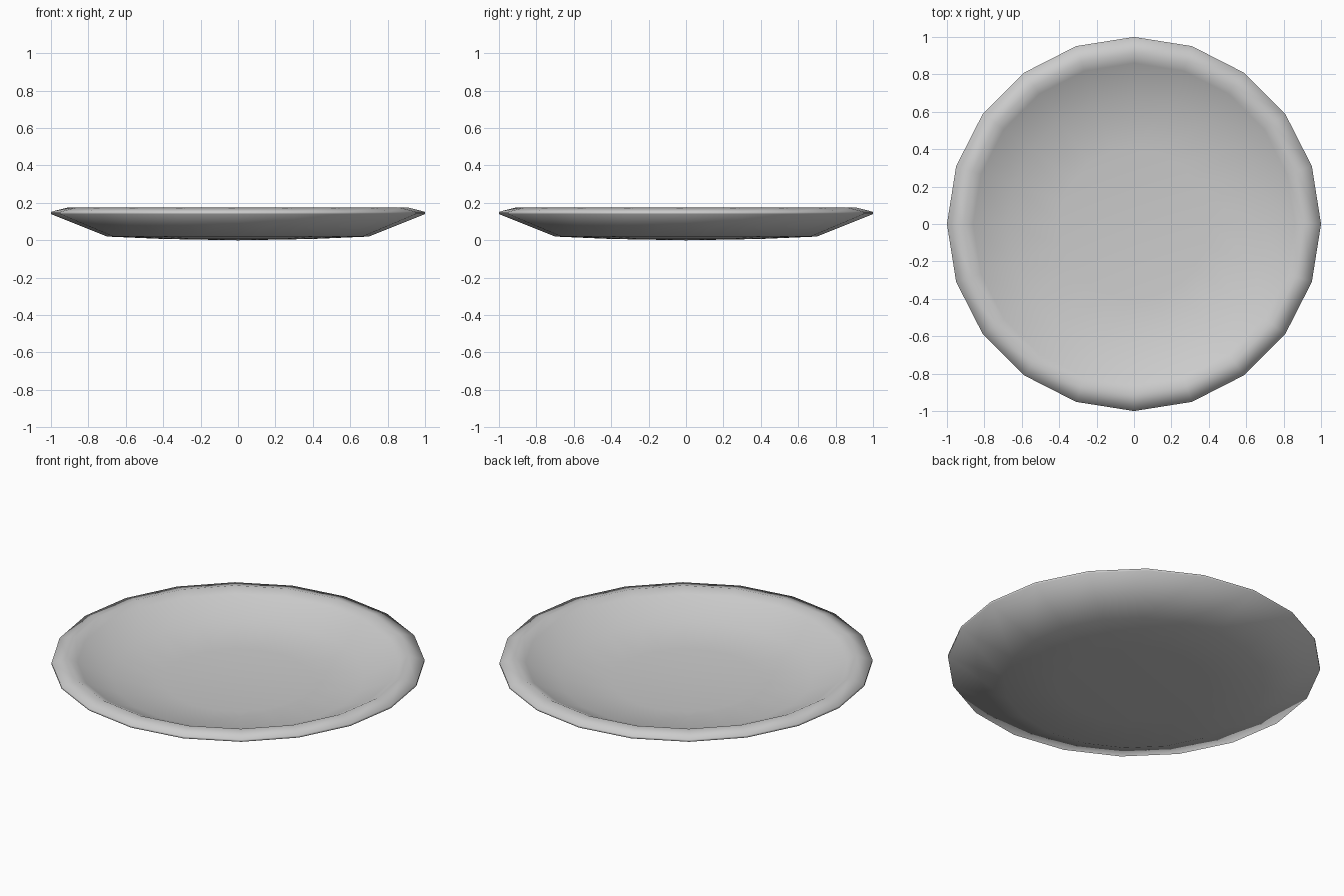
import bpy, bmesh, math

if "Cube" in bpy.data.objects:
    bpy.data.objects.remove(bpy.data.objects["Cube"])

SIDES = 20
# Closed half-profile (radius, height): underside, rim, lip, inner bowl
PROFILE = [(0, 0), (0.40, 0.007), (0.70, 0.02), (1.0, 0.14), (1.0, 0.152),
           (0.91, 0.175), (0.86, 0.15), (0.68, 0.065), (0.40, 0.04), (0, 0.03)]


def lathe(name, profile, sides):
    bm = bmesh.new()
    rings = []
    for r, z in profile:
        n = sides if r > 0 else 1
        rings.append([bm.verts.new((r * math.cos(math.tau * i / sides),
                                    r * math.sin(math.tau * i / sides), z))
                      for i in range(n)])
    for a, b in zip(rings, rings[1:]):
        for i in range(sides):
            j = (i + 1) % sides
            quad = [a[i % len(a)], a[j % len(a)], b[j % len(b)], b[i % len(b)]]
            bm.faces.new(list(dict.fromkeys(quad)))
    bmesh.ops.recalc_face_normals(bm, faces=bm.faces)
    for f in bm.faces:
        f.smooth = True
    mesh = bpy.data.meshes.new(name)
    bm.to_mesh(mesh)
    bm.free()
    obj = bpy.data.objects.new(name, mesh)
    bpy.context.collection.objects.link(obj)
    return obj


# Shallow round dish
dish = lathe("dish", PROFILE, SIDES)
